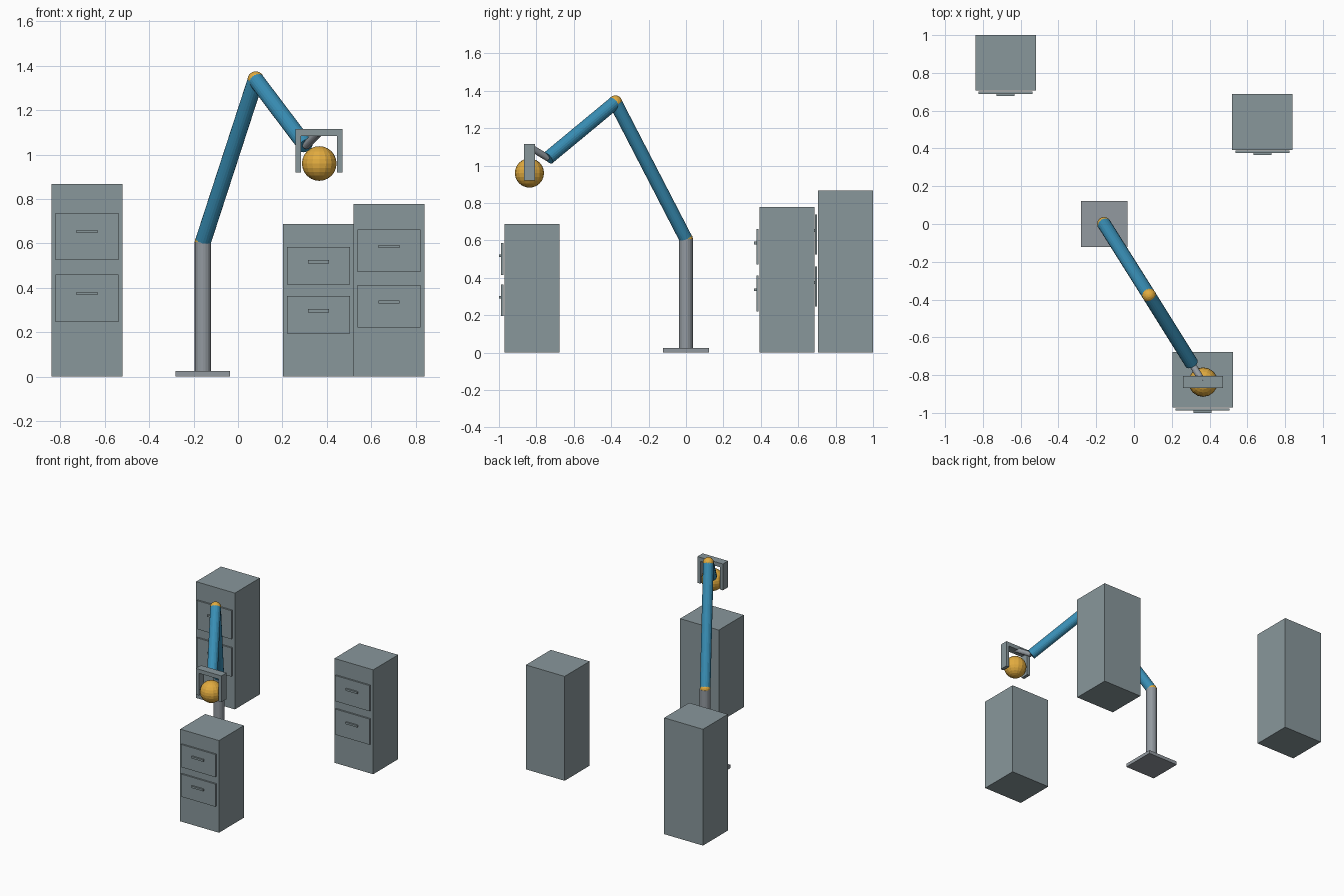
import bpy
from mathutils import Vector

if "Cube" in bpy.data.objects:
    bpy.data.objects.remove(bpy.data.objects["Cube"])


def material(name, rgb):
    m = bpy.data.materials.new(name)
    m.diffuse_color = (*rgb, 1)
    m.use_nodes = True
    m.node_tree.nodes["Principled BSDF"].inputs["Base Color"].default_value = m.diffuse_color
    return m


SLATE = material("slate grey", (0.25, 0.31, 0.33))
METAL = material("metal grey", (0.29, 0.32, 0.35))
BLUE = material("arm blue", (0.04, 0.27, 0.46))
YELLOW = material("amber yellow", (0.76, 0.41, 0.05))


def finish(name, mat):
    ob = bpy.context.object
    ob.name = name
    ob.data.materials.append(mat)
    return ob


def box(name, mat, x, y, z):
    """Box from (min, max) pairs."""
    spans = (x, y, z)
    bpy.ops.mesh.primitive_cube_add(size=1, location=[(a + b) / 2 for a, b in spans])
    bpy.context.object.scale = [b - a for a, b in spans]
    bpy.ops.object.transform_apply(location=False, rotation=False)
    return finish(name, mat)


def rod(name, mat, start, end, radius):
    a, b = Vector(start), Vector(end)
    d = b - a
    bpy.ops.mesh.primitive_cylinder_add(
        vertices=20, radius=radius, depth=d.length, location=(a + b) / 2,
        rotation=d.to_track_quat('Z', 'Y').to_euler())
    return finish(name, mat)


def ball(name, mat, centre, radius):
    bpy.ops.mesh.primitive_uv_sphere_add(segments=16, ring_count=12,
                                         radius=radius, location=centre)
    return finish(name, mat)


def cabinet(name, cx, front, h):
    box(name + "_body", SLATE, (cx - 0.16, cx + 0.16), (front, front + 0.294), (0, h))
    for label, f in (("upper", 0.728), ("lower", 0.407)):
        z = f * h
        box(f"{name}_{label}_drawer", SLATE, (cx - 0.142, cx + 0.142),
            (front - 0.017, front - 0.005), (z - 0.123 * h, z + 0.123 * h))
        hz = z + 0.025 * h
        box(f"{name}_{label}_handle", SLATE, (cx - 0.048, cx + 0.048),
            (front - 0.029, front - 0.017), (hz - 0.007, hz + 0.007))


# Filing cabinets
cabinet("tall_cabinet", -0.68, 0.706, 0.867)
cabinet("short_cabinet", 0.363, -0.971, 0.687)
cabinet("middle_cabinet", 0.68, 0.393, 0.778)

# Arm stand and jointed arm
SHOULDER = (-0.158, 0, 0.607)
ELBOW = (0.08, -0.378, 1.338)
WRIST = (0.305, -0.738, 1.04)
HAND = (0.365, -0.836, 1.10)
box("base_plate", METAL, (-0.281, -0.035), (-0.123, 0.123), (0, 0.025))
rod("column", METAL, (-0.158, 0, 0.025), SHOULDER, 0.037)
ball("shoulder_joint", YELLOW, SHOULDER, 0.037)
rod("upper_arm", BLUE, SHOULDER, ELBOW, 0.036)
ball("elbow_joint", YELLOW, ELBOW, 0.037)
rod("forearm", BLUE, ELBOW, WRIST, 0.036)
rod("wrist_link", METAL, WRIST, HAND, 0.018)

# Gripper holding a ball
GY = (-0.867, -0.806)
box("gripper_bar", SLATE, (0.26, 0.47), GY, (1.085, 1.115))
box("gripper_left_finger", SLATE, (0.26, 0.284), GY, (0.919, 1.085))
box("gripper_right_finger", SLATE, (0.446, 0.47), GY, (0.919, 1.085))
ball("held_ball", YELLOW, (0.366, -0.837, 0.96), 0.078)
